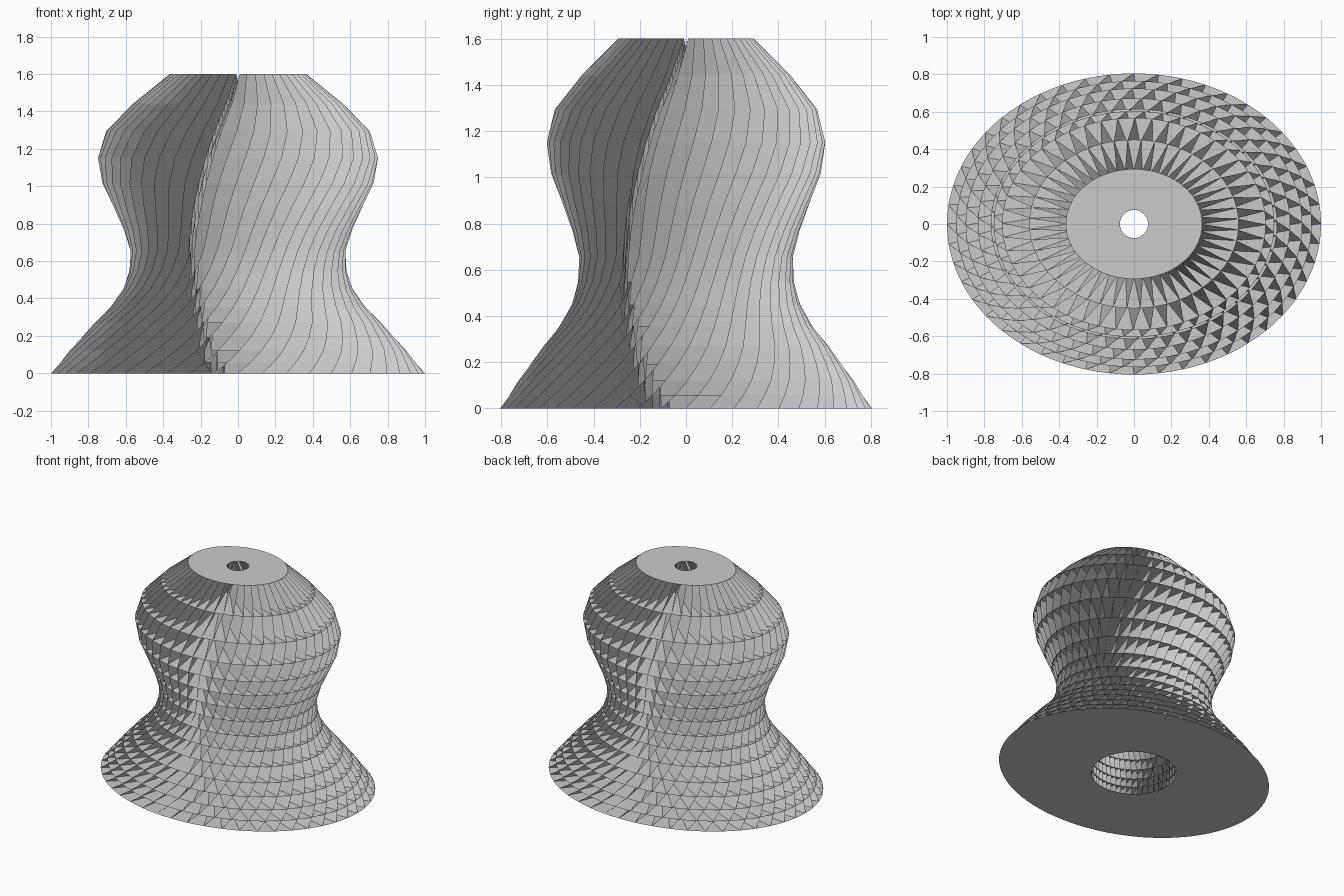
import bpy, bmesh
from math import sin, cos, radians, sqrt, tau

if "Cube" in bpy.data.objects:
    bpy.data.objects.remove(bpy.data.objects["Cube"], do_unlink=True)

FINS, LAYERS, HEIGHT, SQUASH = 48, 15, 1.6, 0.805
STEP = radians(4)          # twist of the fins from one disc to the next

# Per level, bottom to top: outer half width, hole radius, sideways lean of the fins
OUTER = [1, .95, .9, .835, .765, .68, .615, .58, .575, .61, .665, .725, .75, .705, .56, .365]
HOLE = [.29, .29, .29, .29, .29, .29, .285, .28, .275, .27, .26, .24, .21, .17, .12, .075]
LEAN = [.1, .13, .16, .18, .2, .215, .23, .24, .25, .24, .22, .19, .155, .11, .05, 0]

grey = bpy.data.materials.new("light grey")
grey.use_nodes = True
tone = (0.6, 0.6, 0.6, 1)
grey.diffuse_color = tone
grey.node_tree.nodes["Principled BSDF"].inputs["Base Color"].default_value = tone


def level_z(k):
    t = k / LAYERS
    return HEIGHT * (t + t * t) / 2


def finish(name, bm):
    mesh = bpy.data.meshes.new(name)
    bm.to_mesh(mesh)
    bm.free()
    mesh.materials.append(grey)
    obj = bpy.data.objects.new(name, mesh)
    bpy.context.collection.objects.link(obj)
    return obj


def fin_ends(k, angle):
    """Inner and outer end of one leaning fin at level k."""
    r, hole, lean = OUTER[k], HOLE[k], LEAN[k]
    ux, uy = cos(angle), sin(angle)
    far, near = sqrt(r * r - lean * lean), sqrt(hole * hole - lean * lean)
    ox, oy = ux * far + uy * lean, uy * far - ux * lean
    ix, iy = ux * near + uy * lean, uy * near - ux * lean
    # shift so that the outer end, not the fin's direction, follows the twist
    z = level_z(k)
    return (ix, iy, z), (ox, oy * SQUASH, z)


def lean_angle(k):
    s = LEAN[k] / OUTER[k]
    return s / sqrt(1 - s * s)


# Horizontal elliptical discs with a round hole
for k in range(LAYERS + 1):
    bm = bmesh.new()
    z, count = level_z(k), FINS * 2
    rims = []
    for i in range(count):
        a = tau * i / count
        c, s = cos(a), sin(a)
        rims.append((bm.verts.new((HOLE[k] * c, HOLE[k] * s, z)),
                     bm.verts.new((OUTER[k] * c, OUTER[k] * SQUASH * s, z))))
    for i in range(count):
        (a, b), (d, c) = rims[i], rims[(i + 1) % count]
        face = bm.faces.new((a, b, c, d))
        if k == 0:
            face.normal_flip()
    finish(f"disc_{k + 1}", bm)

# Twisted upright fins joining the discs
bm = bmesh.new()
for i in range(FINS):
    column = []
    for k in range(LAYERS + 1):
        angle = tau * i / FINS + STEP * (k - LAYERS) + lean_angle(k)
        column.append([bm.verts.new(p) for p in fin_ends(k, angle)])
    for (a, b), (d, c) in zip(column, column[1:]):
        bm.faces.new((a, b, c, d))
finish("twisted_fins", bm)
